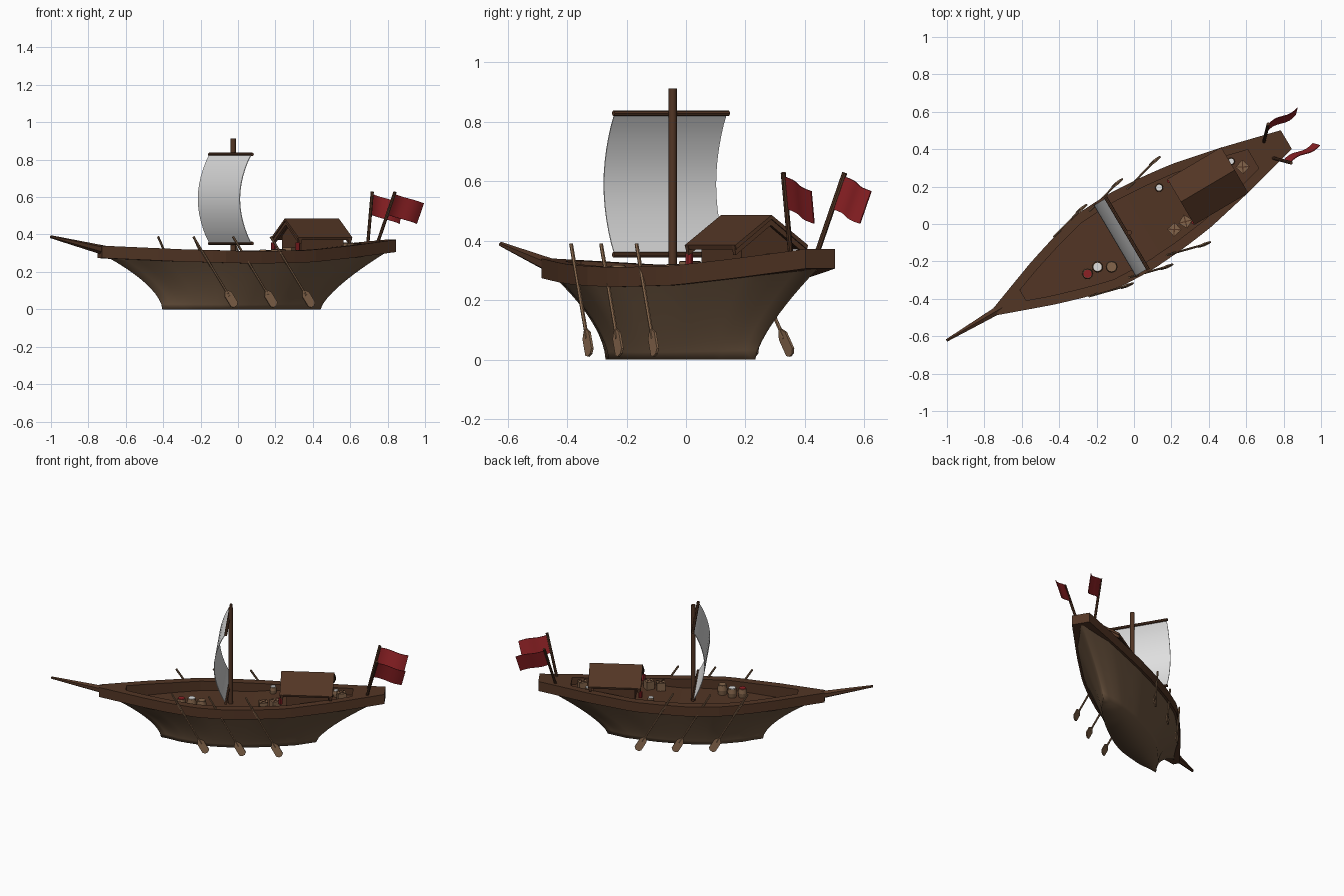
import bpy, bmesh, math
from mathutils import Matrix, Vector

cube = bpy.data.objects.get("Cube")
if cube:
    bpy.data.objects.remove(cube, do_unlink=True)

# Ship frame: x runs bow to stern, origin at the mast; placed at an angle
SHIP = Matrix.Translation((-0.025, -0.045, 0)) @ Matrix.Rotation(math.radians(30.6), 4, 'Z')


def material(name, r, g, b):
    m = bpy.data.materials.new(name)
    m.use_nodes = True
    m.diffuse_color = (r, g, b, 1)
    m.node_tree.nodes["Principled BSDF"].inputs["Base Color"].default_value = (r, g, b, 1)
    return m


DARK = material("dark wood", 0.085, 0.036, 0.018)
HULL = material("hull wood", 0.15, 0.09, 0.05)
TAN = material("tan wood", 0.23, 0.13, 0.07)
CLOTH = material("sail cloth", 0.75, 0.75, 0.75)
RED = material("red", 0.27, 0.015, 0.018)


def finish(name, bm, mats, smooth=0):
    bmesh.ops.recalc_face_normals(bm, faces=bm.faces)
    bm.transform(SHIP)
    me = bpy.data.meshes.new(name)
    bm.to_mesh(me)
    bm.free()
    ob = bpy.data.objects.new(name, me)
    bpy.context.collection.objects.link(ob)
    for m in mats:
        me.materials.append(m)
    if smooth:
        bpy.ops.object.select_all(action='DESELECT')
        ob.select_set(True)
        bpy.context.view_layer.objects.active = ob
        bpy.ops.object.shade_smooth_by_angle(angle=math.radians(smooth))


def add_rod(bm, a, b, r1, r2=None, sides=8):
    a, b = Vector(a), Vector(b)
    d = b - a
    mat = Matrix.Translation((a + b) / 2) @ d.to_track_quat('Z', 'Y').to_matrix().to_4x4()
    bmesh.ops.create_cone(bm, cap_ends=True, segments=sides, radius1=r1,
                          radius2=r1 if r2 is None else r2, depth=d.length, matrix=mat)


def add_box(bm, centre, size, turn=0.0):
    mat = Matrix.Translation(centre) @ Matrix.Rotation(turn, 4, 'Z') @ Matrix.Diagonal((*size, 1))
    bmesh.ops.create_cube(bm, size=1, matrix=mat)


def rod(name, a, b, r1, mat, r2=None, sides=8):
    bm = bmesh.new()
    add_rod(bm, a, b, r1, r2, sides)
    finish(name, bm, [mat], 35)


def lookup(table, x):
    for (x0, y0), (x1, y1) in zip(table, table[1:]):
        if x <= x1:
            return y0 + (y1 - y0) * max(0, (x - x0) / (x1 - x0))
    return table[-1][1]


BEAM = [(-0.83, 0.022), (-0.7, 0.07), (-0.53, 0.132), (-0.35, 0.187), (-0.2, 0.226), (0, 0.235),
        (0.2, 0.222), (0.38, 0.2), (0.64, 0.144), (0.975, 0.058)]
SHEER = [(-0.83, 0.34), (-0.4, 0.32), (0, 0.31), (0.35, 0.316), (0.65, 0.34), (0.975, 0.372)]
DECK = [(-0.66, 0.25), (0.1, 0.25), (0.28, 0.275), (0.77, 0.305)]
STATIONS = 26


def beam(x):
    return lookup(BEAM, x)


def sheer(x):
    return lookup(SHEER, x)


def deck(x):
    return lookup(DECK, x)


def ring(bm, x0, x1, width, height):
    """Closed outline: port side bow to stern, then starboard back again."""
    xs = [x0 + (x1 - x0) * i / (STATIONS - 1) for i in range(STATIONS)]
    port = [bm.verts.new((x, width(i, x), height(i, x))) for i, x in enumerate(xs)]
    star = [bm.verts.new((x, -width(i, x), height(i, x))) for i, x in enumerate(xs)]
    return port + star[::-1]


def bridge(bm, a, b):
    n = len(a)
    for i in range(n):
        bm.faces.new((a[i], a[(i + 1) % n], b[(i + 1) % n], b[i]))


def fill(bm, r):
    n = len(r)
    for i in range(n // 2 - 1):
        bm.faces.new((r[i], r[i + 1], r[n - 2 - i], r[n - 1 - i]))


# Hull: stacked outlines flaring out from a flat bottom, pointed at both ends
H0, H1, BAND = -0.77, 0.95, 0.066
top_x = [H0 + (H1 - H0) * i / (STATIONS - 1) for i in range(STATIONS)]
taper = [max(0.12, min(1, min(i, STATIONS - 1 - i) / 3) ** 0.5) for i in range(STATIONS)]
bm = bmesh.new()
last = None
for k in range(11):
    t = k / 10
    r = ring(bm, -0.44 - 0.33 * t ** 1.7, 0.54 + 0.41 * t ** 1.4,
             lambda i, x: (beam(top_x[i]) - 0.015) * (0.56 + 0.44 * t ** 1.15) * taper[i],
             lambda i, x: t * (sheer(top_x[i]) - BAND + 0.003))
    if last:
        bridge(bm, last, r)
    else:
        fill(bm, r)
    last = r
finish("hull", bm, [HULL], 100)

# Bulwark band with wide rim and sunken deck
bm = bmesh.new()
inner = lambda i, x: max(0.004, beam(x) - 0.052)
rings = [ring(bm, H0, H1, lambda i, x: (beam(x) - 0.016) * taper[i], lambda i, x: sheer(x) - BAND),
         ring(bm, -0.83, 0.975, lambda i, x: beam(x), lambda i, x: sheer(x) - BAND),
         ring(bm, -0.83, 0.975, lambda i, x: beam(x), lambda i, x: sheer(x)),
         ring(bm, -0.66, 0.77, inner, lambda i, x: sheer(x)),
         ring(bm, -0.66, 0.77, inner, lambda i, x: deck(x))]
for a, b in zip(rings, rings[1:]):
    bridge(bm, a, b)
fill(bm, rings[-1])
finish("bulwark_and_deck", bm, [DARK])

# Bowsprit and mast
rod("bowsprit", (-0.78, 0, 0.31), (-1.134, 0, 0.388), 0.027, DARK, 0.008, 6)
rod("mast", (0, 0, 0.24), (0, 0, 0.912), 0.014, DARK, sides=12)

# Yards and billowing sail
YARD = -0.014
for name, z in (("upper_yard", 0.828), ("lower_yard", 0.352)):
    rod(name, (YARD, -0.223, z), (YARD, 0.227, z), 0.0095, DARK)
bm = bmesh.new()
rows = []
for k in range(13):
    t = k / 12
    x = YARD - 0.072 * math.sin(math.pi * t) ** 0.85
    z = 0.352 + 0.476 * t
    rows.append([bm.verts.new((x + dx, y, z)) for y, dx in
                 ((-0.217, 0), (0.221, 0), (0.221, -0.004), (-0.217, -0.004))])
for a, b in zip(rows, rows[1:]):
    bridge(bm, a, b)
bm.faces.new(rows[0])
bm.faces.new(rows[-1])
finish("sail", bm, [CLOTH], 35)

# Deck house walls with gable ends
bm = bmesh.new()
profile = ((-0.1, 0.26), (-0.1, 0.39), (0, 0.465), (0.1, 0.39), (0.1, 0.26))
ends = [[bm.verts.new((x, y, z)) for y, z in profile] for x in (0.36, 0.625)]
bridge(bm, *ends)
for e in ends:
    bm.faces.new(e)
finish("deck_house", bm, [DARK])

# Roof slopes, gable rafters and hanging lanterns
bm = bmesh.new()
for side in (-1, 1):
    for x0, x1, drop in ((0.32, 0.655, 0.014), (0.325, 0.342, 0.032), (0.633, 0.65, 0.032)):
        prof = ((0, 0.486), (0.142, 0.385), (0.138, 0.385 - drop), (0, 0.486 - drop))
        pair = [[bm.verts.new((x, side * y, z - (drop > 0.02) * 0.002)) for y, z in prof]
                for x in (x0, x1)]
        bridge(bm, *pair)
        for e in pair:
            bm.faces.new(e)
finish("roof", bm, [DARK])
for side, label in ((-1, "right"), (1, "left")):
    y = side * 0.128
    rod(label + "_lantern", (0.325, y, 0.318), (0.325, y, 0.357), 0.013, RED)
    rod(label + "_lantern_hook", (0.325, y, 0.35), (0.325, y, 0.38), 0.003, DARK, sides=5)

# Stern flags on outward-leaning poles
for side, label in ((-1, "right"), (1, "left")):
    base = Vector((0.862, side * 0.047, 0.34))
    tip = Vector((0.934, side * 0.12, 0.628))
    rod(label + "_flag_pole", base, tip, 0.009, DARK)
    bm = bmesh.new()
    high, low = base.lerp(tip, 0.96), base.lerp(tip, 0.58)
    prev = None
    for k in range(9):
        t = k / 8
        off = Vector((0.183 * t, 0.009 * math.sin(t * math.tau), -0.05 * t))
        pair = [bm.verts.new(p + off + Vector((0, d, 0)))
                for p, d in ((high, 0.002), (low, 0.002), (low, -0.002), (high, -0.002))]
        if prev:
            bridge(bm, prev, pair)
        else:
            bm.faces.new(pair)
        prev = pair
    bm.faces.new(prev)
    finish(label + "_flag", bm, [RED], 35)

# Three oars on each side with six-sided blades
for side, label in ((-1, "right"), (1, "left")):
    for i in range(3):
        a = Vector((-0.358 + 0.234 * i, side * (0.185 if i == 0 else 0.206), 0.388))
        b = a + Vector((0.226, side * 0.06, -0.373))
        bm = bmesh.new()
        add_rod(bm, a, a.lerp(b, 0.85), 0.0065, sides=6)
        axis = (b - a).normalized()
        across = axis.cross(Vector((0, 1, 0))).normalized()
        thin = axis.cross(across) * 0.004
        shape = ((0.1, 0.007), (0.077, 0.024), (0.012, 0.024), (0, 0.01))
        outline = [b - axis * d + across * w for d, w in shape]
        outline += [b - axis * d - across * w for d, w in reversed(shape)]
        faces = [[bm.verts.new(p + s * thin) for p in outline] for s in (-1, 1)]
        bridge(bm, *faces)
        for f in faces:
            bm.faces.new(f)
        finish(f"{label}_oar_{i + 1}", bm, [TAN])

# Open barrels with their contents, and jars
CARGO = [("red_goods", -0.305, -0.077, 0.029, RED), ("white_goods", -0.24, -0.072, 0.03, CLOTH),
         ("grain", -0.175, -0.11, 0.032, TAN), ("jar_fill", 0.259, 0.125, 0.022, CLOTH),
         ("stern_jar_fill", 0.662, 0.05, 0.02, CLOTH)]
for label, x, y, r, mat in CARGO:
    z = deck(x)
    bm = bmesh.new()
    add_rod(bm, (x, y, z), (x, y, z + r), r * 0.85, r, 12)
    add_rod(bm, (x, y, z + r), (x, y, z + 2 * r), r, r * 0.85, 12)
    finish(label + "_barrel", bm, [TAN], 35)
    rod(label, (x, y, z + 2 * r - 0.004), (x, y, z + 2 * r + 0.004), r * 0.75, mat, sides=12)

# Crates with crossed braces on the lids
for i, (x, y, turn) in enumerate(((0.215, -0.109, 0.2), (0.288, -0.103, 0.5), (0.70, -0.007, 0.3))):
    s, z = 0.054, deck(x)
    bm = bmesh.new()
    add_box(bm, (x, y, z + s / 2), (s, s, s), turn)
    finish(f"crate_{i + 1}", bm, [TAN])
    bm = bmesh.new()
    for k in (1, -1):
        add_box(bm, (x, y, z + s), (s * 1.25, 0.006, 0.004), turn + k * math.pi / 4)
    finish(f"crate_{i + 1}_brace", bm, [DARK])
